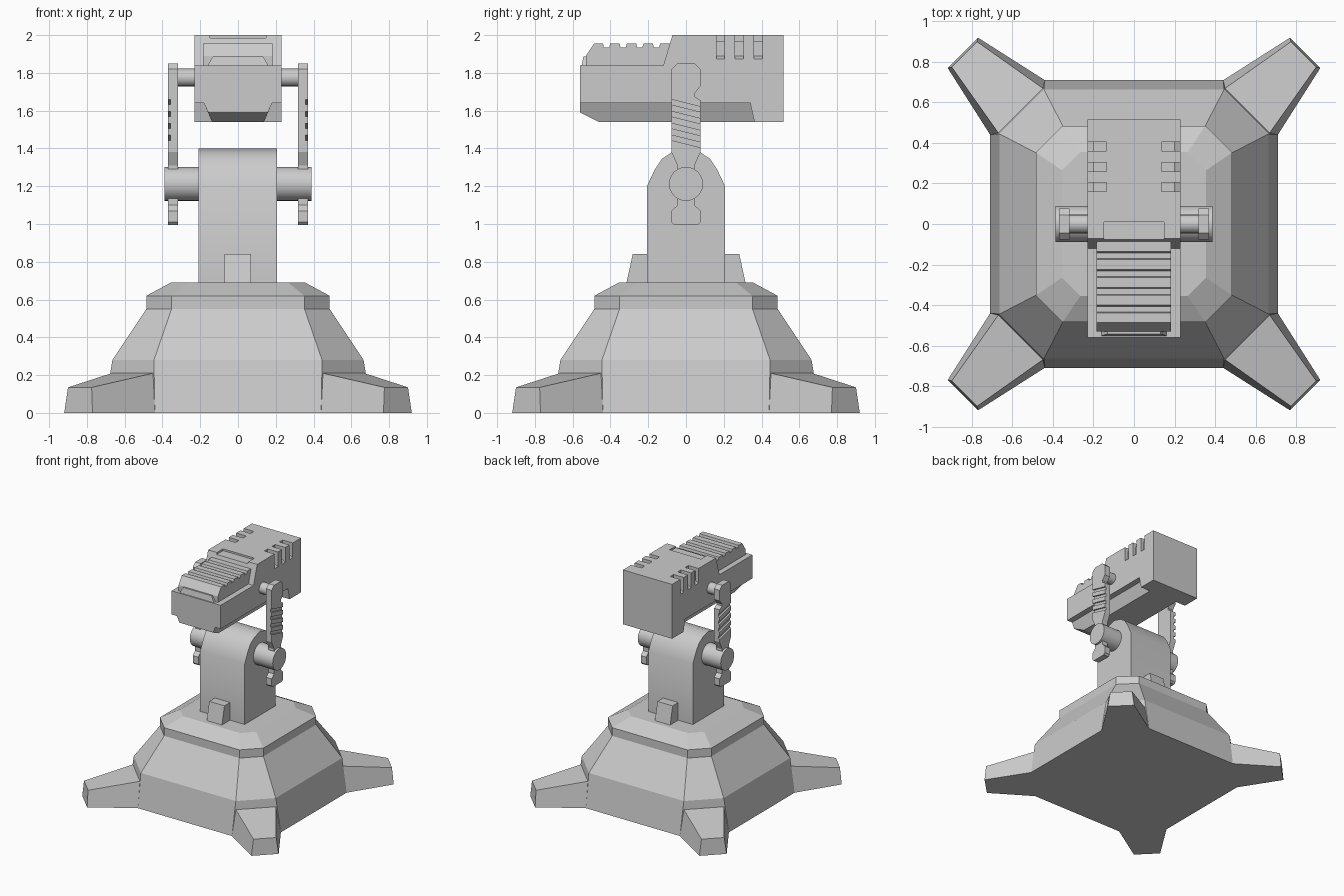
import bpy, bmesh, math
from mathutils import Vector

if "Cube" in bpy.data.objects:
    bpy.data.objects.remove(bpy.data.objects["Cube"])


def loft(name, rings, smooth=False):
    """Skin a list of equal-length vertex rings and cap both ends."""
    bm = bmesh.new()
    vs = [[bm.verts.new(p) for p in r] for r in rings]
    n = len(rings[0])
    for a, b in zip(vs, vs[1:]):
        for i in range(n):
            j = (i + 1) % n
            bm.faces.new((a[i], a[j], b[j], b[i]))
    bm.faces.new(vs[0])
    bm.faces.new(vs[-1])
    bmesh.ops.recalc_face_normals(bm, faces=bm.faces)
    me = bpy.data.meshes.new(name)
    bm.to_mesh(me)
    bm.free()
    ob = bpy.data.objects.new(name, me)
    bpy.context.collection.objects.link(ob)
    if smooth:
        bpy.ops.object.select_all(action='DESELECT')
        bpy.context.view_layer.objects.active = ob
        ob.select_set(True)
        bpy.ops.object.shade_smooth_by_angle(angle=math.radians(35))
    return ob


def prism_x(name, yz, x0, x1, smooth=False):
    return loft(name, [[(x, y, z) for y, z in yz] for x in (x0, x1)], smooth)


def prism_y(name, xz, y0, y1):
    return loft(name, [[(x, y, z) for x, z in xz] for y in (y0, y1)])


def disc(z, r, n):
    return [(r * math.cos(2 * math.pi * i / n), z + r * math.sin(2 * math.pi * i / n)) for i in range(n)]


def cut(ob, cutter):
    m = ob.modifiers.new("cut", 'BOOLEAN')
    m.operation, m.solver, m.object = 'DIFFERENCE', 'EXACT', cutter
    bpy.context.view_layer.objects.active = ob
    bpy.ops.object.modifier_apply(modifier=m.name)
    bpy.data.objects.remove(cutter)


# Base: stacked chamfered squares
def octagon(a, b, z):
    return [(a, -b, z), (a, b, z), (b, a, z), (-b, a, z),
            (-a, b, z), (-a, -b, z), (-b, -a, z), (b, -a, z)]


loft("base", [octagon(*r) for r in (
    (.71, .44, 0), (.665, .445, .28), (.485, .352, .55),
    (.485, .352, .62), (.355, .265, .69))])

# Four splayed corner feet
for sx in (-1, 1):
    for sy in (-1, 1):
        inner = [(.71, .44, 0), (.44, .71, 0), (.45, .67, .21), (.67, .45, .21)]
        outer = [(.92, .77, 0), (.77, .92, 0), (.775, .90, .135), (.90, .775, .135)]
        loft("foot", [[(sx * x, sy * y, z) for x, y, z in r] for r in (inner, outer)])

# Upright post with rounded top
half = [(.207, .69), (.207, 1.2), (.167, 1.285), (.127, 1.345), (.074, 1.38)]
prism_x("post", half + [(0, 1.4)] + [(-y, z) for y, z in reversed(half)], -.209, .207, True)

# Wedge blocks at the foot of the post
for s in (-1, 1):
    prism_x("post_block", [(s * .2, .69), (s * .315, .69), (s * .282, .84), (s * .2, .84)], -.072, .07)

# Axles
prism_x("lower_axle", disc(1.212, .09, 24), -.388, .388, True)
prism_x("upper_axle", disc(1.775, .047, 16), -.34, .34, True)

# Side arms with slanted grooves on the outer face
arm = [(-.045, 1.85), (.045, 1.85), (.077, 1.82), (.077, 1.73), (.045, 1.69), (.045, 1.675),
       (.077, 1.655), (.077, 1.38), (.045, 1.31), (.045, 1.10), (.077, 1.07), (.077, 1.01),
       (.062, .995), (-.062, .995), (-.077, 1.01), (-.077, 1.07), (-.045, 1.10),
       (-.045, 1.31), (-.077, 1.38), (-.077, 1.82)]
for s in (-1, 1):
    ob = prism_x("side_arm", arm, s * .318, s * .37)
    for i in range(4):
        z = 1.64 - .063 * i
        cut(ob, prism_x("groove", [(-.1, z + .025), (.1, z - .025), (.1, z - .052), (-.1, z - .002)],
                        s * .357, s * .4))

# Head body
head = prism_x("head", [(-.56, 1.64), (.34, 1.64), (.362, 1.54), (.515, 1.54), (.515, 2), (-.072, 2),
                        (-.12, 1.84), (-.56, 1.84)], -.23, .23)

# Shallow recess on the top front edge, and vent slots over both top edges
cut(head, prism_x("recess", [(.01, 2.05), (.01, 1.985), (-.2, 1.985), (-.2, 2.05)], -.147, .147))
for s in (-1, 1):
    for y in (.183, .282, .382):
        slot = [(.135, 2.02), (.135, 1.97), (.2, 1.97), (.2, 1.89), (.235, 1.872), (.26, 1.872), (.26, 2.02)]
        cut(head, prism_y("slot", [(s * x, z) for x, z in slot], y - .022, y + .022))

# Tapered keel under the head


def keel_ring(y, w, z, ytop=None):
    t = y if ytop is None else ytop
    return [(-.182, t, 1.645), (.182, t, 1.645), (w, y, z), (-w, y, z)]


loft("head_keel", [keel_ring(-.56, .158, 1.59), keel_ring(-.46, .137, 1.54), keel_ring(.37, .137, 1.54)])

# Ribbed cover on the front of the head
cover = [(-.08, 1.84), (-.53, 1.84), (-.53, 1.89), (-.487, 1.955)]
for i in range(4):
    y = -.487 + .088 * i
    cover += [(y + .048, 1.955), (y + .052, 1.935), (y + .08, 1.935), (y + .086, 1.955)]
prism_x("ribbed_cover", cover + [(-.08, 1.955)], -.185, .182)

# Front lip of the cover
loft("cover_lip", [[(-.16, -.552, 1.84), (.16, -.552, 1.84), (.16, -.5, 1.84), (-.16, -.5, 1.84)],
                   [(-.132, -.543, 1.888), (.132, -.543, 1.888), (.132, -.5, 1.888), (-.132, -.5, 1.888)]])
